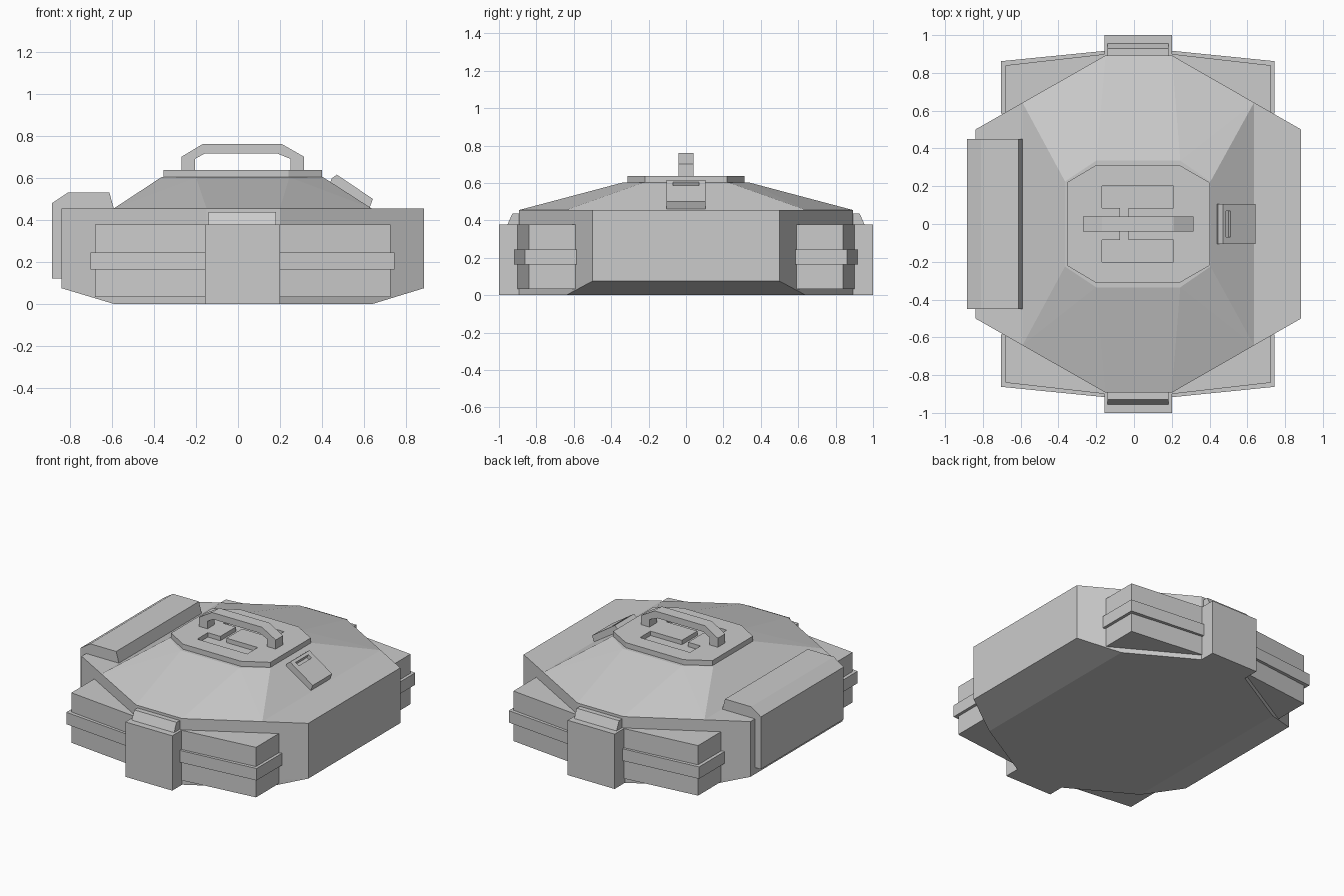
import bpy, bmesh

if "Cube" in bpy.data.objects:
    bpy.data.objects.remove(bpy.data.objects["Cube"])


def finish(name, bm):
    bmesh.ops.recalc_face_normals(bm, faces=bm.faces)
    me = bpy.data.meshes.new(name)
    bm.to_mesh(me)
    bm.free()
    ob = bpy.data.objects.new(name, me)
    bpy.context.collection.objects.link(ob)
    return ob


def prism(name, outline, lo, hi, axis="z"):
    """Extrude a 2D outline: (x, y) along z, (x, z) along y, (y, z) along x."""
    place = {"z": lambda a, b, c: (a, b, c),
             "y": lambda a, b, c: (a, c, b),
             "x": lambda a, b, c: (c, a, b)}[axis]
    bm = bmesh.new()
    low = [bm.verts.new(place(a, b, lo)) for a, b in outline]
    high = [bm.verts.new(place(a, b, hi)) for a, b in outline]
    bm.faces.new(low)
    bm.faces.new(high)
    n = len(outline)
    for i in range(n):
        j = (i + 1) % n
        bm.faces.new((low[i], low[j], high[j], high[i]))
    return finish(name, bm)


def hull(name, points):
    bm = bmesh.new()
    for p in points:
        bm.verts.new(p)
    bmesh.ops.convex_hull(bm, input=bm.verts)
    bmesh.ops.dissolve_limit(bm, angle_limit=0.005, verts=bm.verts, edges=bm.edges)
    return finish(name, bm)


def both_y(pts):
    return [(x, s * y, z) for x, y, z in pts for s in (1, -1)]


def box(name, x0, x1, y0, y1, z0, z1):
    return prism(name, [(x0, y0), (x1, y0), (x1, y1), (x0, y1)], z0, z1)


def cut(target, cutter):
    cutter.hide_render = True
    cutter.hide_viewport = True
    mod = target.modifiers.new("cut", "BOOLEAN")
    mod.operation = "DIFFERENCE"
    mod.solver = "EXACT"
    mod.object = cutter


# Main body with bevelled lower ends
hull("body", both_y([
    (-0.84, 0.5, 0.455), (-0.15, 0.893, 0.455), (0.2, 0.893, 0.455), (0.885, 0.5, 0.455),
    (-0.84, 0.5, 0.075), (0.885, 0.5, 0.075),
    (-0.59, 0.642, 0), (-0.15, 0.893, 0), (0.2, 0.893, 0), (0.64, 0.64, 0)]))

# Sloping roof
hull("roof", both_y([
    (-0.59, 0.642, 0.455), (-0.15, 0.893, 0.455), (0.2, 0.893, 0.455), (0.635, 0.642, 0.455),
    (-0.365, 0.225, 0.603), (-0.2, 0.335, 0.603), (0.245, 0.335, 0.603), (0.405, 0.225, 0.603)]))

# Top plate with H-shaped recess
half = [(-0.355, 0.22), (-0.2, 0.312), (0.24, 0.312), (0.4, 0.22)]
plate = prism("top_plate", half + [(x, -y) for x, y in reversed(half)], 0.595, 0.638)
cut(plate, box("recess_back_cutter", -0.17, 0.21, 0.085, 0.2, 0.608, 0.7))
cut(plate, box("recess_front_cutter", -0.17, 0.21, -0.2, -0.085, 0.608, 0.7))
cut(plate, box("recess_link_cutter", -0.075, -0.028, -0.1, 0.1, 0.608, 0.7))

# Carry handle
prism("handle", [
    (-0.27, 0.63), (-0.27, 0.7), (-0.17, 0.76), (0.21, 0.76), (0.315, 0.7), (0.315, 0.63),
    (0.25, 0.63), (0.25, 0.69), (0.19, 0.715), (-0.16, 0.715), (-0.205, 0.69), (-0.205, 0.63)],
    -0.04, 0.04, "y")

# Slanted slotted box on the roof
slot_box = prism("slope_box", [
    (0.43, 0.55), (0.445, 0.597), (0.47, 0.615), (0.642, 0.5), (0.625, 0.455)],
    -0.105, 0.105, "y")
cut(slot_box, prism("slot_cutter", [
    (0.475, 0.58), (0.5, 0.63), (0.525, 0.614), (0.5, 0.564)], -0.07, 0.07, "y"))

# Raised end box
prism("end_box", [
    (-0.885, 0.12), (-0.885, 0.48), (-0.81, 0.53), (-0.612, 0.53), (-0.59, 0.45),
    (-0.83, 0.45), (-0.83, 0.12)], -0.45, 0.45, "y")

# Side boxes, bands and centre clamps, on both sides
for side, s in (("front", -1), ("back", 1)):
    prism(side + "_side_box", [(x, s * y) for x, y in (
        (-0.68, 0.585), (-0.68, 0.84), (-0.15, 0.9), (0.2, 0.9), (0.725, 0.84), (0.725, 0.585))],
        0.033, 0.377)
    prism(side + "_side_band", [(x, s * y) for x, y in (
        (-0.703, 0.585), (-0.703, 0.862), (-0.15, 0.917), (0.2, 0.917), (0.745, 0.862), (0.745, 0.585))],
        0.163, 0.245)
    box(side + "_clamp", -0.157, 0.2, s * 0.88, s * 1.0, 0, 0.377)
    prism(side + "_clamp_ridge", [(s * y, z) for y, z in (
        (0.88, 0.37), (0.88, 0.437), (0.928, 0.437), (0.958, 0.37))], -0.14, 0.182, "x")
